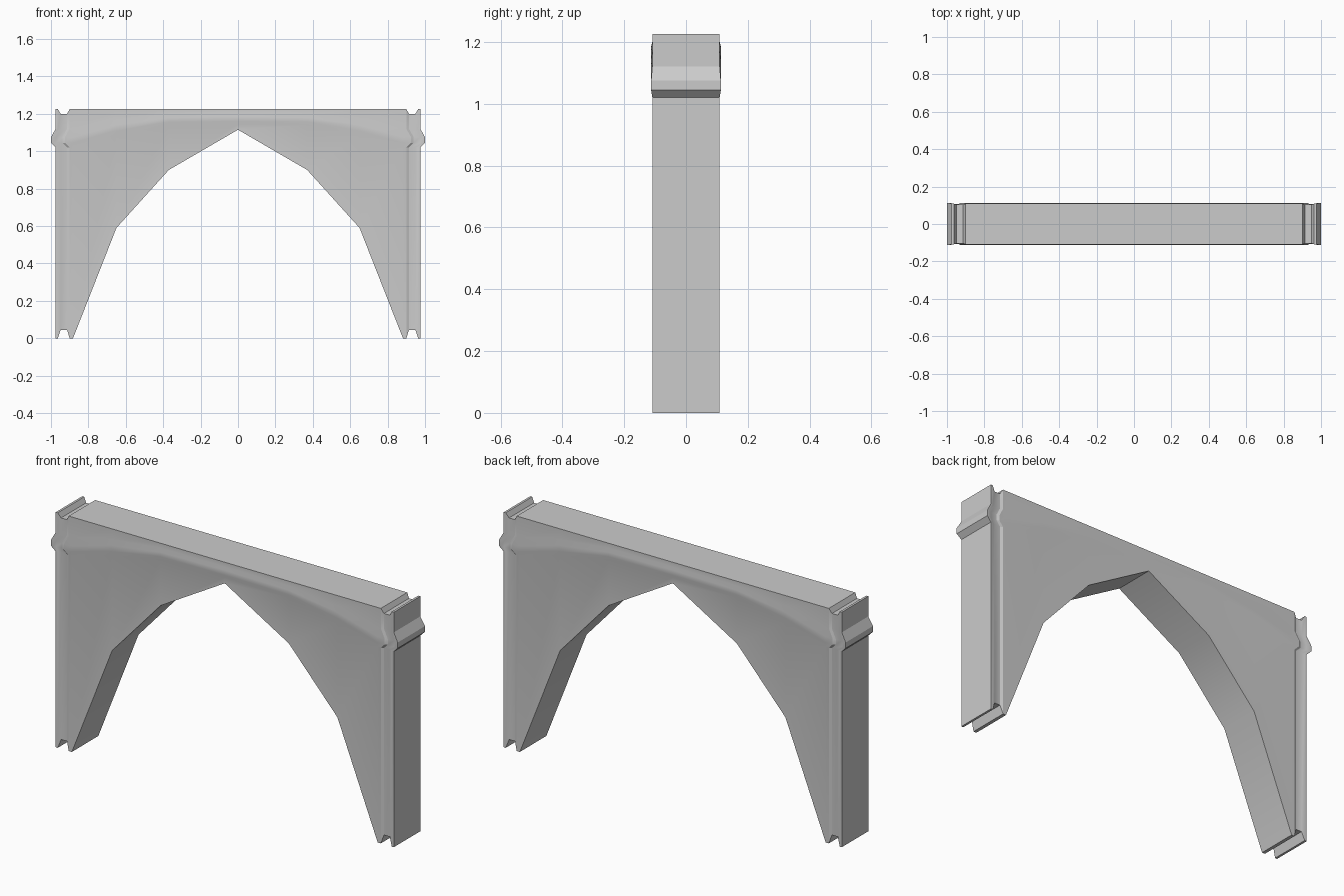
import bpy, bmesh

if "Cube" in bpy.data.objects:
    bpy.data.objects.remove(bpy.data.objects["Cube"])

HALF_DEPTH = 0.109
TOP = 1.225

# One half of the arch: x, underside z, top z, groove inset, four moulding heights
CENTRE_M = (1.145, 1.16, 1.185, 1.20)
MID_M = (1.088, 1.11, 1.14, 1.17)
END_M = (1.02, 1.045, 1.075, 1.12)
half = [
    (0.0, 1.115, TOP, 0, CENTRE_M),
    (0.37, 0.90, TOP, 0, (1.14, 1.157, 1.18, 1.20)),
    (0.65, 0.59, TOP, 0, MID_M),
    (0.882, 0.0, TOP, 0, END_M),
    (0.90, 0.0, TOP, 0, END_M),
    (0.914, 0.045, 1.20, 0.006, END_M),
    (0.948, 0.045, 1.20, 0.006, END_M),
    (0.963, 0.0, TOP, 0, END_M),
    (0.975, 0.0, TOP, 0, END_M),
]


def column_ring(bm, side, x, low, high, inset, mould):
    """Vertical section through the arch: up the front, down the back."""
    front = []
    for j, z in enumerate((low, *mould, high)):
        raised = j in (2, 3)
        px = x + (0.025 if raised and x > 0.89 else 0)
        front.append((side * px, HALF_DEPTH - inset + (0.004 if raised else 0), z))
    pts = [(px, -y, z) for px, y, z in front] + front[::-1]
    return [bm.verts.new(p) for p in pts]


# Arch wall with moulding, end grooves and notches
bm = bmesh.new()
rings = [column_ring(bm, -1, *c) for c in half[:0:-1]]
rings += [column_ring(bm, 1, *c) for c in half]
for a, b in zip(rings, rings[1:]):
    n = len(a)
    for i in range(n):
        k = (i + 1) % n
        bm.faces.new((a[i], b[i], b[k], a[k]))

# End walls
for r in (rings[0], rings[-1]):
    for j in range(5):
        bm.faces.new((r[j], r[j + 1], r[10 - j], r[11 - j]))
bmesh.ops.recalc_face_normals(bm, faces=bm.faces)

mesh = bpy.data.meshes.new("arch_wall")
bm.to_mesh(mesh)
bm.free()
arch = bpy.data.objects.new("arch_wall", mesh)
bpy.context.collection.objects.link(arch)
bpy.context.view_layer.objects.active = arch
arch.select_set(True)
bpy.ops.object.shade_smooth_by_angle(angle=0.4)
